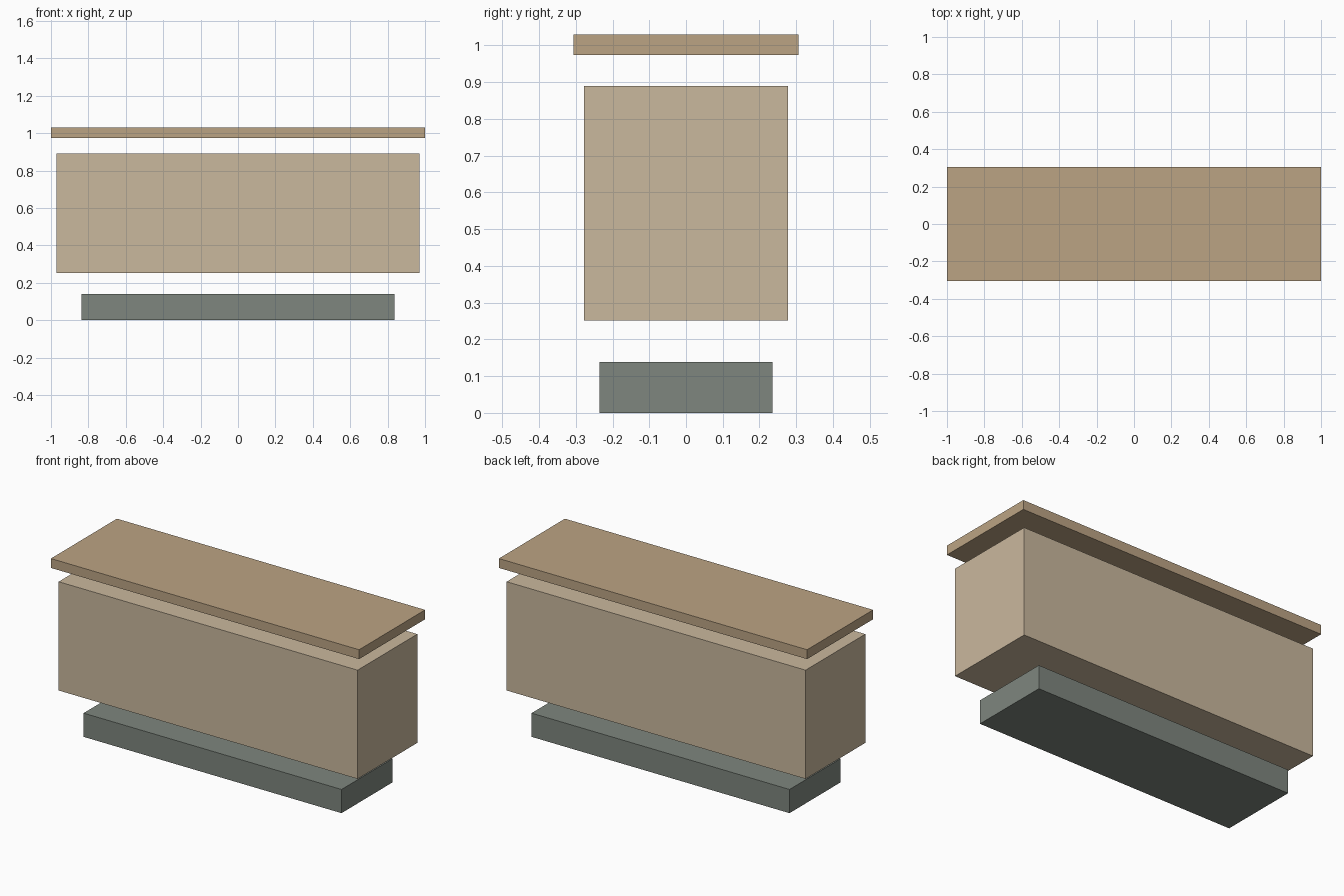
import bpy

if "Cube" in bpy.data.objects:
    bpy.data.objects.remove(bpy.data.objects["Cube"])


def material(name, rgb):
    mat = bpy.data.materials.new(name)
    mat.diffuse_color = (*rgb, 1.0)
    mat.use_nodes = True
    mat.node_tree.nodes["Principled BSDF"].inputs["Base Color"].default_value = mat.diffuse_color
    return mat


def box(name, half_x, half_y, z0, z1, mat):
    bpy.ops.mesh.primitive_cube_add(size=2, location=(0, 0, (z0 + z1) / 2))
    obj = bpy.context.object
    obj.name = name
    obj.scale = (half_x, half_y, (z1 - z0) / 2)
    bpy.ops.object.transform_apply(location=False, rotation=False, scale=True)
    obj.data.materials.append(mat)
    return obj


# Recessed plinth on the ground
box("plinth", 0.837, 0.236, 0.0, 0.139, material("grey_green", (0.21, 0.24, 0.21)))

# Main body, floating above the plinth
box("body", 0.97, 0.277, 0.252, 0.89, material("pale_wood", (0.59, 0.48, 0.34)))

# Thin overhanging top slab
box("top_slab", 1.0, 0.306, 0.974, 1.029, material("wood", (0.50, 0.37, 0.23)))
